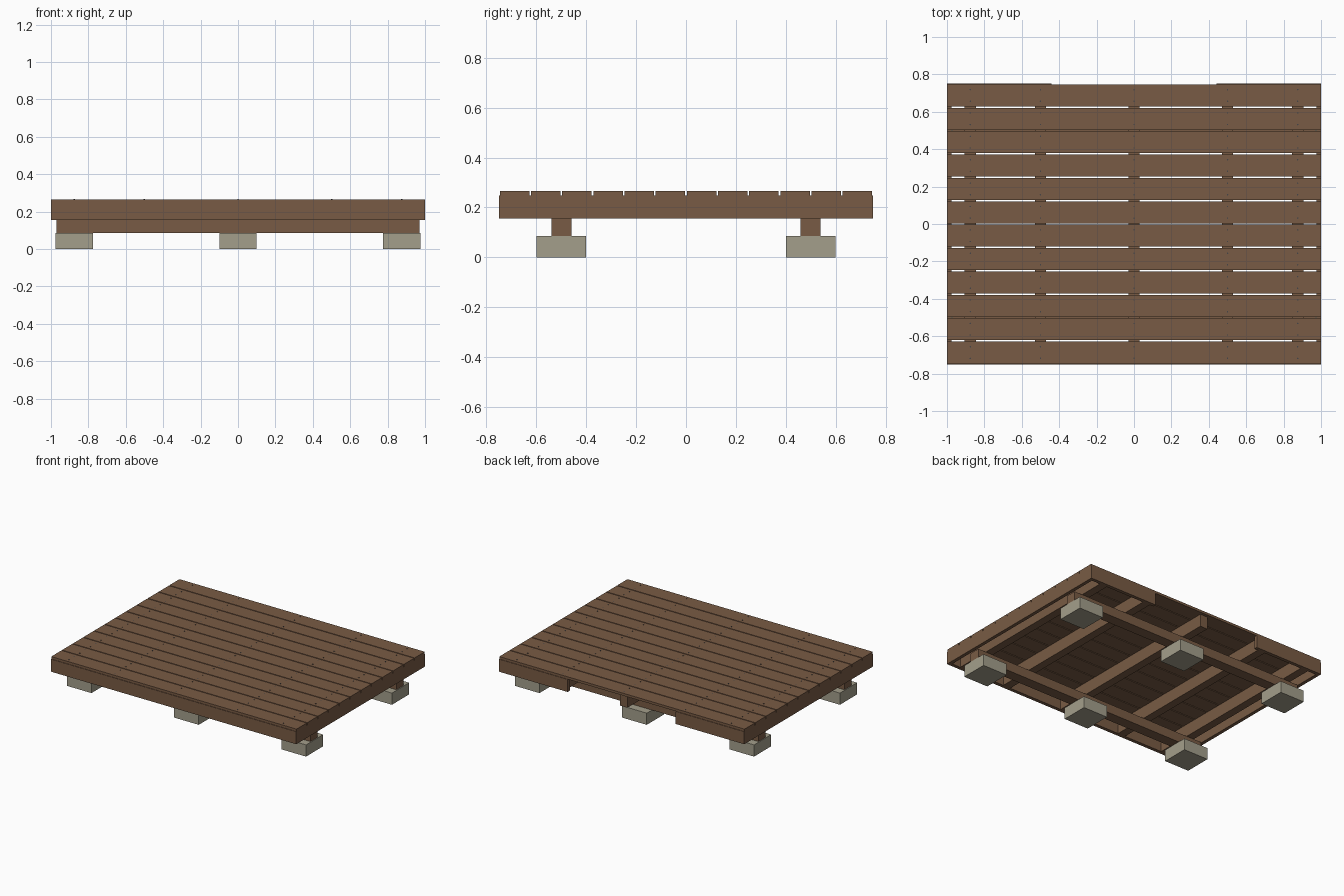
import bpy
import bmesh
from mathutils import Matrix

if "Cube" in bpy.data.objects:
    bpy.data.objects.remove(bpy.data.objects["Cube"])


def material(name, color):
    m = bpy.data.materials.new(name)
    m.diffuse_color = (*color, 1)
    m.use_nodes = True
    m.node_tree.nodes["Principled BSDF"].inputs["Base Color"].default_value = m.diffuse_color
    return m


WOOD = material("wood", (0.19, 0.105, 0.058))
CONCRETE = material("concrete", (0.37, 0.345, 0.26))
STEEL = material("steel", (0.06, 0.06, 0.065))


def finish(name, bm, mat):
    me = bpy.data.meshes.new(name)
    bm.to_mesh(me)
    bm.free()
    me.materials.append(mat)
    ob = bpy.data.objects.new(name, me)
    bpy.context.collection.objects.link(ob)
    return ob


def box(name, x, y, z, mat=WOOD):
    """Box from (min, max) ranges on each axis."""
    bm = bmesh.new()
    centre = [(a + b) / 2 for a, b in (x, y, z)]
    size = [b - a for a, b in (x, y, z)]
    bmesh.ops.create_cube(bm, size=1, matrix=Matrix.Translation(centre) @ Matrix.Diagonal((*size, 1)))
    return finish(name, bm, mat)


def span(c, width):
    return (c - width / 2, c + width / 2)


# Heights of the layers
BLOCK_TOP, BEAM_TOP, JOIST_TOP, DECK_TOP = 0.086, 0.155, 0.247, 0.265
FASCIA = 0.025
JOISTS = (-0.875, -0.5, 0, 0.5, 0.875)
PITCH = 0.125
BOARDS = [(i - 5.5) * PITCH for i in range(12)]

# Concrete foundation blocks and the two bearers on them
for y in (-0.5, 0.5):
    for x in (-0.875, 0, 0.875):
        box("foundation_block", span(x, 0.2), span(y, 0.2), (0, BLOCK_TOP), CONCRETE)
    box("bearer_beam", (-0.97, 0.97), span(y, 0.08), (BLOCK_TOP, BEAM_TOP))

# Joists across the bearers
for x in JOISTS:
    box("joist", span(x, 0.06), (-0.75 + FASCIA, 0.75 - FASCIA), (BEAM_TOP, JOIST_TOP))

# Fascia boards, with the middle of the back left open
rim = (BEAM_TOP, JOIST_TOP)
box("front_fascia", (-1, 1), (-0.75, -0.75 + FASCIA), rim)
for x in ((-1, -0.44), (0.44, 1)):
    box("back_fascia", x, (0.75 - FASCIA, 0.75), rim)
for x in ((-1, -1 + FASCIA), (1 - FASCIA, 1)):
    box("side_fascia", x, (-0.75 + FASCIA, 0.75 - FASCIA), rim)

# Deck boards
for y in BOARDS:
    box("deck_board", (-1, 1), span(y, PITCH - 0.007), (JOIST_TOP, DECK_TOP))

# Screw heads, two per board over each joist
bm = bmesh.new()
for x in JOISTS:
    for y in BOARDS:
        for dy in (-0.031, 0.031):
            bmesh.ops.create_cone(bm, cap_ends=True, segments=8, radius1=0.004, radius2=0.004,
                                  depth=0.003, matrix=Matrix.Translation((x, y + dy, DECK_TOP)))
finish("screw_heads", bm, STEEL)
